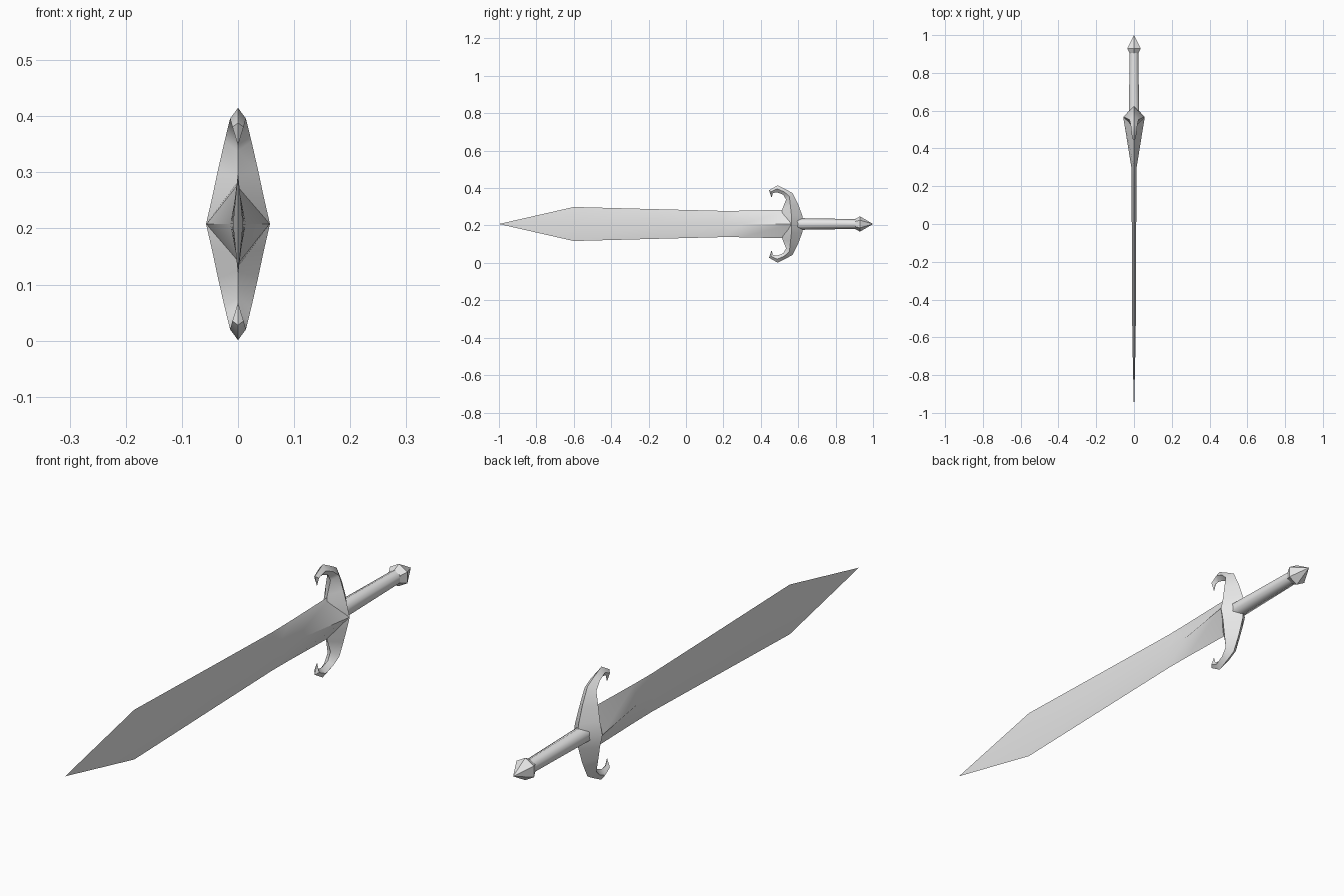
import bpy, bmesh, math

if "Cube" in bpy.data.objects:
    bpy.data.objects.remove(bpy.data.objects["Cube"])

ZC = 0.208  # height of the sword's long axis

steel = bpy.data.materials.new("light_grey")
steel.use_nodes = True
steel.diffuse_color = (0.8, 0.8, 0.8, 1)
steel.node_tree.nodes["Principled BSDF"].inputs["Base Color"].default_value = (0.8, 0.8, 0.8, 1)


def loft(name, rings, smooth_angle):
    """Skin a list of equal-sized point rings; rings that collapse become tips."""
    bm = bmesh.new()
    loops = [[bm.verts.new((x, y, z + ZC)) for x, y, z in ring] for ring in rings]
    n = len(rings[0])
    for a, b in zip(loops, loops[1:]):
        for i in range(n):
            j = (i + 1) % n
            bm.faces.new((a[i], a[j], b[j], b[i]))
    bm.faces.new(loops[0])
    bm.faces.new(loops[-1])
    bmesh.ops.remove_doubles(bm, verts=bm.verts, dist=0.0002)
    bmesh.ops.recalc_face_normals(bm, faces=bm.faces)
    mesh = bpy.data.meshes.new(name)
    bm.to_mesh(mesh)
    bm.free()
    mesh.materials.append(steel)
    ob = bpy.data.objects.new(name, mesh)
    bpy.context.collection.objects.link(ob)
    bpy.ops.object.select_all(action='DESELECT')
    ob.select_set(True)
    bpy.context.view_layer.objects.active = ob
    bpy.ops.object.shade_smooth_by_angle(angle=math.radians(smooth_angle))
    return ob


def diamond(y, half_x, half_z):
    return [(half_x, y, 0), (0, y, half_z), (-half_x, y, 0), (0, y, -half_z)]


def hexagon(y, r):
    return [(r * math.sin(k * math.pi / 3), y, r * math.cos(k * math.pi / 3)) for k in range(6)]


# Blade: diamond sections (y, half thickness, half width), flaring into the guard
blade = [(-1.0, 0, 0), (-0.6, 0.009, 0.091), (-0.15, 0.011, 0.079), (0.2, 0.013, 0.07),
         (0.3, 0.014, 0.071), (0.56, 0.056, 0.077)]
loft("blade", [diamond(*s) for s in blade], 40)

# Guard: outer edge (y, z), inner edge (y, z), half thickness, from centre to hook tip
arm = [
    ((0.622, 0.045), (0.505, 0.050), 0.046),
    ((0.600, 0.105), (0.517, 0.085), 0.036),
    ((0.570, 0.165), (0.535, 0.130), 0.024),
    ((0.530, 0.187), (0.520, 0.157), 0.018),
    ((0.490, 0.207), (0.486, 0.169), 0.014),
    ((0.444, 0.180), (0.465, 0.166), 0.010),
    ((0.457, 0.140), (0.457, 0.140), 0.0),
]
centre = [((0.63, 0), (0.50, 0), 0.057)]
lower = [((o[0], -o[1]), (i[0], -i[1]), t) for o, i, t in reversed(arm)]


def guard_ring(outer, inner, t):
    my, mz = (outer[0] + inner[0]) / 2, (outer[1] + inner[1]) / 2
    return [(0, *outer), (t, my, mz), (0, *inner), (-t, my, mz)]


loft("guard", [guard_ring(*s) for s in lower + centre + arm], 50)

# Grip and pommel
loft("grip", [hexagon(0.57, 0.032), hexagon(0.62, 0.031), hexagon(0.92, 0.026)], 65)
loft("pommel", [hexagon(0.905, 0.027), hexagon(0.93, 0.041), hexagon(1.0, 0)], 30)
